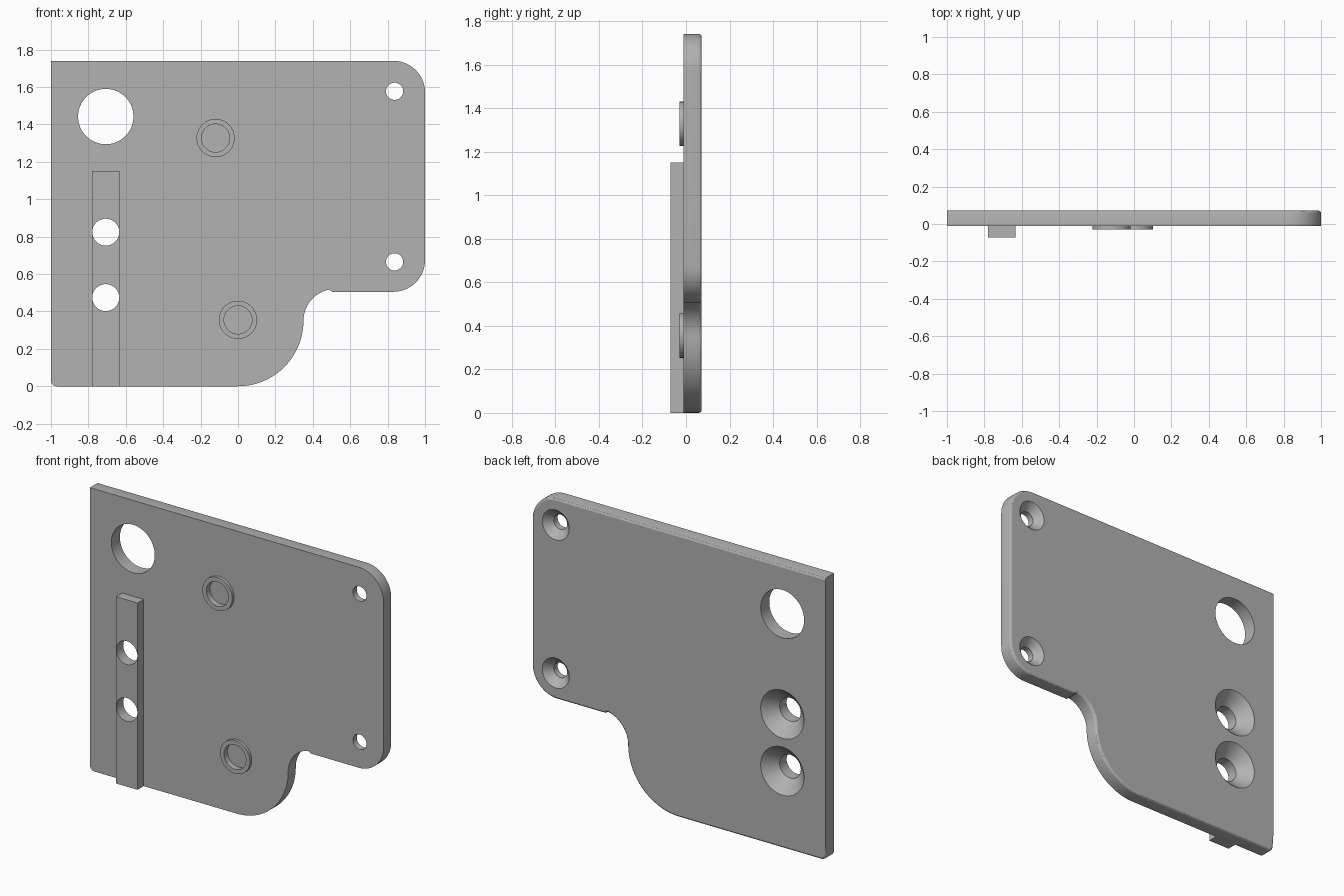
import bpy, bmesh, math
from mathutils import Vector

cube = bpy.data.objects.get("Cube")
if cube:
    bpy.data.objects.remove(cube, do_unlink=True)

FRONT, BACK = -0.012, 0.072      # faces of the plate
RIDGE_Y, BOSS_Y = -0.072, -0.03  # foremost faces of the raised parts

grey = bpy.data.materials.new("plain_grey")
grey.use_nodes = True
colour = (0.445, 0.445, 0.445, 1)
grey.diffuse_color = colour
grey.node_tree.nodes["Principled BSDF"].inputs["Base Color"].default_value = colour


def make_object(name, bm):
    bmesh.ops.recalc_face_normals(bm, faces=bm.faces[:])
    mesh = bpy.data.meshes.new(name)
    bm.to_mesh(mesh)
    bm.free()
    mesh.materials.append(grey)
    obj = bpy.data.objects.new(name, mesh)
    bpy.context.collection.objects.link(obj)
    return obj


def revolve(name, x, z, profile, closed=False, steps=64):
    """Spin a (radius, y) profile around an axis parallel to y."""
    bm = bmesh.new()
    verts = [bm.verts.new((x + r, y, z)) for r, y in profile]
    edges = [bm.edges.new(pair) for pair in zip(verts, verts[1:])]
    if closed:
        edges.append(bm.edges.new((verts[-1], verts[0])))
    bmesh.ops.spin(bm, geom=verts + edges, cent=(x, 0, z), axis=(0, 1, 0),
                   angle=math.tau, steps=steps)
    bmesh.ops.remove_doubles(bm, verts=bm.verts[:], dist=1e-5)
    return make_object(name, bm)


def arc(cx, cz, r, start, end, n=16):
    angles = [math.radians(start + (end - start) * i / n) for i in range(n + 1)]
    return [(cx + r * math.cos(a), cz + r * math.sin(a)) for a in angles]


def cut(obj, cutters):
    for c in cutters:
        mod = obj.modifiers.new("cut", 'BOOLEAN')
        mod.operation = 'DIFFERENCE'
        mod.solver = 'EXACT'
        mod.object = c
    bpy.context.view_layer.update()
    graph = bpy.context.evaluated_depsgraph_get()
    mesh = bpy.data.meshes.new_from_object(obj.evaluated_get(graph))
    obj.modifiers.clear()
    obj.data = mesh


# Plate outline, counter-clockwise, with rounded corners and the S-shaped step
outline = arc(-0.97, 0.03, 0.03, 180, 270, 6)
outline += arc(0, 0.35, 0.35, 270, 360, 28)
outline += arc(0.52, 0.35, 0.17, 180, 90)[1:]
outline = [(x, min(z, 0.505) if x > 0.5 else z) for x, z in outline]
outline += arc(0.83, 0.675, 0.17, 270, 360)
outline += arc(0.83, 1.57, 0.17, 0, 90)
outline += [(-1, 1.74)]

bm = bmesh.new()
face = bm.faces.new([bm.verts.new((x, FRONT, z)) for x, z in outline])
ext = bmesh.ops.extrude_face_region(bm, geom=[face])["geom"]
bmesh.ops.translate(bm, vec=Vector((0, BACK - FRONT, 0)),
                    verts=[g for g in ext if isinstance(g, bmesh.types.BMVert)])
bmesh.ops.recalc_face_normals(bm, faces=bm.faces[:])
# Soft rear rim everywhere but on the straight mounting edge
rim = [e for e in bm.edges
       if all(v.co.y > BACK - 0.001 for v in e.verts)
       and not all(v.co.x < -0.9999 for v in e.verts)]
bmesh.ops.bevel(bm, geom=rim, offset=0.014, segments=3, profile=0.5,
                affect='EDGES', clamp_overlap=True)
plate = make_object("plate", bm)

# Raised locating ridge
bm = bmesh.new()
bmesh.ops.create_cube(bm, size=1)
for v in bm.verts:
    v.co = (-0.707 + v.co.x * 0.146,
            FRONT if v.co.y > 0 else RIDGE_Y,
            1.15 if v.co.z > 0 else 0)
ridge = make_object("locating_ridge", bm)


# Hole cutters
def countersunk(x, z, r, wide):
    over = 0.02
    return revolve("countersink_cutter", x, z, [
        (0, -0.2), (r, -0.2), (r, BACK - (wide - r)),
        (wide + over, BACK + over), (0, BACK + over)])


window = revolve("window_cutter", -0.707, 1.442,
                 [(0, -0.2), (0.148, -0.2), (0.148, 0.2), (0, 0.2)])
ridge_holes = [countersunk(-0.707, z, 0.072, 0.148) for z in (0.824, 0.474)]
corner_holes = [countersunk(0.837, z, 0.046, 0.092) for z in (1.577, 0.665)]

# Ring bosses around blind recesses
bosses, recesses = [], []
for label, x, z in (("upper", -0.12, 1.327), ("lower", 0, 0.355)):
    bosses.append(revolve(label + "_ring_boss", x, z, [
        (0.075, FRONT), (0.102, FRONT), (0.102, BOSS_Y), (0.075, BOSS_Y)], True))
    recesses.append(revolve("recess_cutter", x, z, [
        (0, -0.2), (0.075, -0.2), (0.075, FRONT + 0.018), (0, FRONT + 0.018)]))

cut(plate, [window] + ridge_holes + corner_holes + recesses)
cut(ridge, ridge_holes)
for cutter in [window] + ridge_holes + corner_holes + recesses:
    bpy.data.objects.remove(cutter, do_unlink=True)

# Smooth curved walls, flat broad faces
parts = [plate, ridge] + bosses
bpy.ops.object.select_all(action='DESELECT')
for obj in parts:
    obj.select_set(True)
bpy.context.view_layer.objects.active = plate
bpy.ops.object.shade_smooth_by_angle(angle=math.radians(30))
for obj in parts:
    for poly in obj.data.polygons:
        if abs(poly.normal.y) > 0.999:
            poly.use_smooth = False
